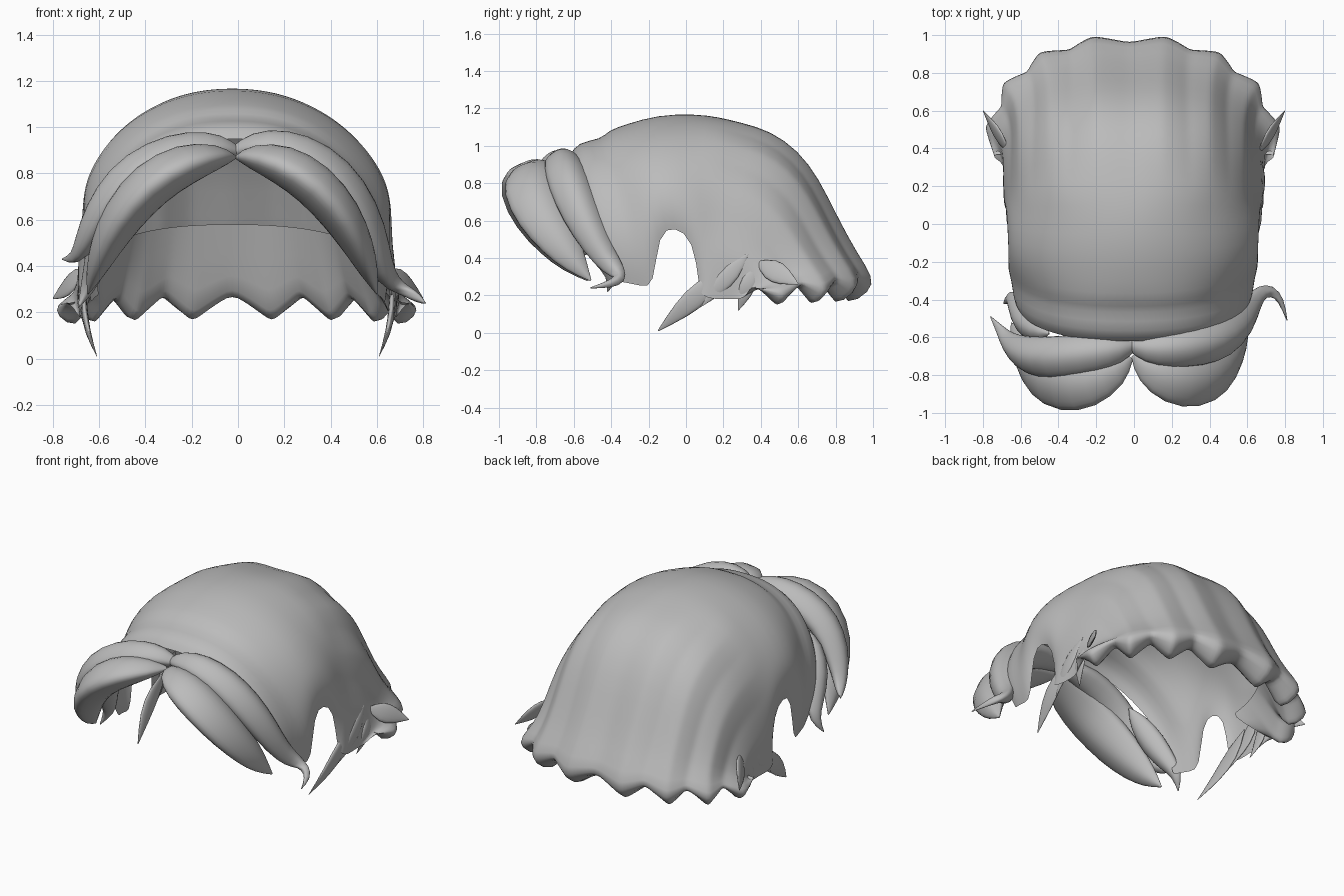
import bpy, bmesh, math
from mathutils import Vector

hair = bpy.data.materials.new("grey_hair")
hair.diffuse_color = (0.5, 0.5, 0.5, 1)


def finish(name, bm):
    bmesh.ops.remove_doubles(bm, verts=bm.verts, dist=0.0005)
    bmesh.ops.recalc_face_normals(bm, faces=bm.faces)
    mesh = bpy.data.meshes.new(name)
    bm.to_mesh(mesh)
    bm.free()
    mesh.materials.append(hair)
    for p in mesh.polygons:
        p.use_smooth = True
    ob = bpy.data.objects.new(name, mesh)
    bpy.context.collection.objects.link(ob)
    ob.modifiers.new("smooth", 'SUBSURF').levels = 1


def grid(bm, rows, closed=False):
    vs = [[bm.verts.new(p) for p in r] for r in rows]
    n = len(rows[0])
    for a, b in zip(vs, vs[1:]):
        for i in range(n if closed else n - 1):
            j = (i + 1) % n
            bm.faces.new((a[i], a[j], b[j], b[i]))


def arch(yt, zt, ye, ze, w, power, out, down, n=64):
    """Rounded arch from side to side, with eight pointed lobes near the hem."""
    e = 2 / power
    pts = []
    for i in range(n + 1):
        a = math.pi * i / n
        c, s = math.cos(a), max(0.0, math.sin(a))
        wave = 2 * abs(2 * ((8 * i / n) % 1) - 1) - 1
        k = 1 - out * wave
        t = s ** e * k
        x = w * math.copysign(abs(c) ** e, c) * k
        if not out:
            x *= 1 - 0.05 * max(0, 1 - t / 0.45) ** 2    # tuck in low on the sides
        pts.append((x - 0.025 * t, ye + (yt - ye) * t, ze + (zt - ze) * t + down * wave))
    return pts


# Arches fanning back from forehead to hem: top y, top z, end y, end z, half width
FRONT = [(-0.62, 0.95, -0.36, 0.27, 0.63), (-0.58, 1.02, -0.32, 0.27, 0.65),
         (-0.45, 1.035, -0.24, 0.25, 0.66), (-0.42, 1.08, -0.17, 0.24, 0.68)]
OVER_EAR = [(-0.32, 1.115, -0.15, 0.54, 0.68), (-0.15, 1.165, -0.06, 0.57, 0.685),
            (0.04, 1.17, 0.04, 0.50, 0.69)]
BACK = [(0.17, 1.155, 0.07, 0.25, 0.69), (0.30, 1.125, 0.08, 0.20, 0.69),
        (0.45, 1.085, 0.14, 0.18, 0.69), (0.60, 0.98, 0.20, 0.18, 0.69),
        (0.71, 0.83, 0.25, 0.18, 0.69), (0.81, 0.62, 0.30, 0.18, 0.70),
        (0.91, 0.43, 0.33, 0.21, 0.72)]
HEM = [(0.995, 0.31, 0.35, 0.23, 0.77), (0.98, 0.25, 0.37, 0.20, 0.77)]
INSIDE = [(0.85, 0.19, 0.37, 0.18, 0.69), (0.82, 0.30, 0.34, 0.24, 0.65),
          (0.74, 0.58, 0.22, 0.40, 0.59)]

rows = [arch(*r, 2.35, 0, 0) for r in FRONT]
rows += [arch(*r, 2.06, 0, 0) for r in OVER_EAR]
rows += [arch(*r, 2.5 - 0.03 * i, 0.0035 * i, 0) for i, r in enumerate(BACK)]
rows += [arch(*r, 2.3, 0.036, 0.02 + 0.015 * i) for i, r in enumerate(HEM)]
rows += [arch(*r, 2.3, 0.02 - 0.01 * i, 0.07 - 0.035 * i) for i, r in enumerate(INSIDE)]
bm = bmesh.new()
grid(bm, rows)
finish("hair_shell", bm)


def lock(name, path, flat=0.8, ridge=0.06, side=1, n=14):
    """Tapered tube through (x, y, z, radius) points, wider across than deep."""
    pts = [Vector((p[0] * side, p[1], p[2])) for p in path]
    rings = []
    for i, p in enumerate(pts):
        t = (pts[min(i + 1, len(pts) - 1)] - pts[max(i - 1, 0)]).normalized()
        out = Vector((p.x, 0, p.z - 0.25))
        u = (out - t * out.dot(t)).normalized()
        v = t.cross(u)
        ring = []
        for k in range(n):
            a = 2 * math.pi * k / n
            m = path[i][3] * (1 + ridge * math.cos(4 * a))
            ring.append(p + u * math.cos(a) * m * flat + v * math.sin(a) * m)
        rings.append(ring)
    bm = bmesh.new()
    grid(bm, rings, closed=True)
    finish(name, bm)


# Forward fringe lobes, the left one slightly fuller
lobe = [(0.0, -0.69, 0.87, 0.02), (0.06, -0.75, 0.875, 0.09), (0.19, -0.81, 0.845, 0.15),
        (0.33, -0.82, 0.76, 0.165), (0.45, -0.76, 0.62, 0.15), (0.525, -0.67, 0.48, 0.11),
        (0.57, -0.59, 0.37, 0.065), (0.60, -0.51, 0.28, 0.005)]
lock("front_fringe_right", lobe, flat=0.6)
lock("front_fringe_left", [(x + 0.12 * x * (1 - x) + 0.02, y - 0.015, z, r * 1.03)
                           for x, y, z, r in lobe], flat=0.6, side=-1)

# Upper fringe sweeps with hooked tips
lock("upper_fringe_right", [
    (-0.02, -0.64, 0.89, 0.03), (0.06, -0.66, 0.92, 0.075), (0.19, -0.66, 0.92, 0.10),
    (0.35, -0.64, 0.85, 0.115), (0.48, -0.595, 0.72, 0.115), (0.57, -0.52, 0.55, 0.095),
    (0.62, -0.43, 0.39, 0.065), (0.67, -0.36, 0.32, 0.045), (0.73, -0.35, 0.29, 0.035),
    (0.78, -0.40, 0.26, 0.022), (0.81, -0.51, 0.24, 0.003)])
lock("upper_fringe_left", [
    (0.0, -0.64, 0.89, 0.03), (0.07, -0.66, 0.91, 0.075), (0.20, -0.68, 0.91, 0.10),
    (0.36, -0.70, 0.86, 0.11), (0.50, -0.71, 0.76, 0.11), (0.60, -0.68, 0.62, 0.09),
    (0.66, -0.63, 0.50, 0.06), (0.70, -0.57, 0.43, 0.035), (0.76, -0.49, 0.43, 0.003)],
    side=-1)
lock("lower_sweep_left", [
    (0.45, -0.58, 0.76, 0.005), (0.51, -0.57, 0.68, 0.07), (0.58, -0.51, 0.53, 0.09),
    (0.62, -0.43, 0.39, 0.06), (0.65, -0.38, 0.30, 0.04), (0.69, -0.42, 0.22, 0.003)],
    side=-1)


# Thin loose wisps around the ear openings, from root to tip
def wisp(name, root, tip, width, bulge):
    a, b = Vector(root), Vector(tip)
    path = []
    for t, r in ((0, 0.08), (0.33, 1), (0.66, 0.75), (1, 0.04)):
        p = a.lerp(b, t)
        path.append((p.x + bulge * math.sin(math.pi * t), p.y, p.z, width * r))
    for label, side in (("right", 1), ("left", -1)):
        lock(name + "_" + label, path, flat=0.25, ridge=0.0, side=side, n=8)


wisp("sideburn_wisp", (0.66, 0.22, 0.34), (0.61, -0.15, 0.01), 0.075, 0.03)
wisp("ear_wisp", (0.67, 0.33, 0.42), (0.66, 0.08, 0.14), 0.06, 0.02)
wisp("nape_wisp", (0.67, 0.37, 0.36), (0.65, 0.28, 0.12), 0.055, 0.03)
wisp("flared_wisp", (0.66, 0.38, 0.38), (0.80, 0.60, 0.26), 0.075, 0.0)
